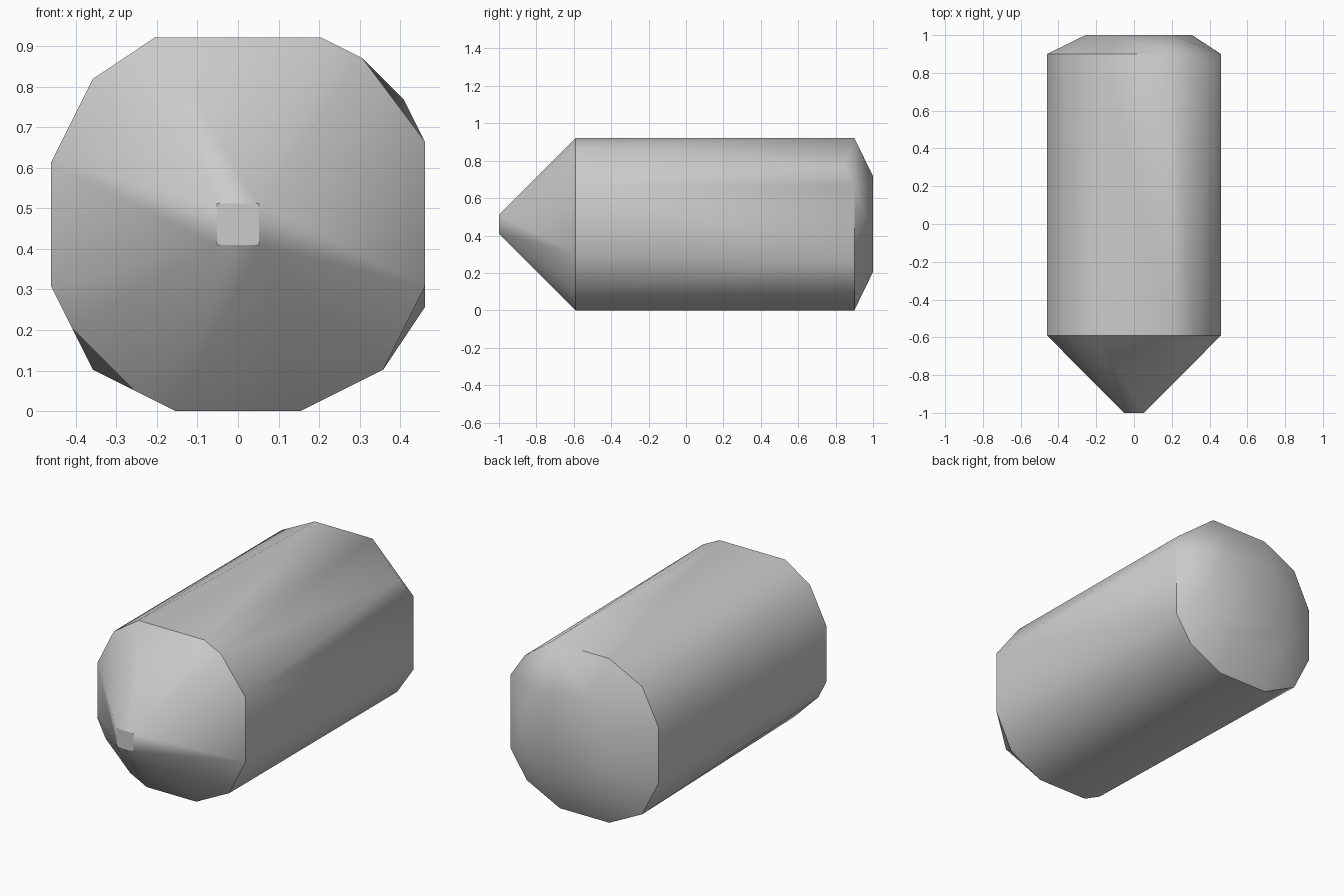
import bpy, bmesh, math

cube = bpy.data.objects.get("Cube")
if cube:
    bpy.data.objects.remove(cube, do_unlink=True)

UNIT = 0.0512  # grid step of the cross-sections
MID = 9        # height of the long axis, in steps

# Cross-sections along the length: (y, [(x, z) steps from the axis])
SECTIONS = [
    # square tip
    (-1.0, [(-1, -1), (1, -1), (1, 1), (-1, 1)]),
    # base of the nose cone
    (-0.59, [(-4, 9), (4, 9), (6, 8), (9, 4), (9, -3), (7, -7), (3, -9),
             (-3, -9), (-5, -8), (-8, -5), (-9, -3), (-9, 3), (-7, 7)]),
    # chipped corner just before the rear rim
    (0.845, [(8, 6)]),
    # rear rim
    (0.9, [(4, 9), (9, 4), (9, -4), (7, -7), (3, -9), (-3, -9),
           (-7, -7), (-9, -3), (-9, 3), (-7, 7), (-3, 9)]),
    # flat of the rear cap
    (1.0, [(6, -1), (4, 4), (2, 5), (-2, 5), (-5, 2), (-5, -2),
           (-3, -5), (3, -5), (5, -4)]),
]

# Skin the cross-sections with one convex shell
bm = bmesh.new()
for y, ring in SECTIONS:
    for x, z in ring:
        bm.verts.new((x * UNIT, y, (z + MID) * UNIT))
bmesh.ops.convex_hull(bm, input=bm.verts[:])
bmesh.ops.dissolve_limit(bm, angle_limit=math.radians(0.5),
                         verts=bm.verts[:], edges=bm.edges[:])
bmesh.ops.recalc_face_normals(bm, faces=bm.faces[:])
mesh = bpy.data.meshes.new("pointed_cylinder")
bm.to_mesh(mesh)
bm.free()
body = bpy.data.objects.new("pointed_cylinder", mesh)
bpy.context.collection.objects.link(body)

# Plain grey
grey = bpy.data.materials.new("light_grey")
grey.use_nodes = True
color = (0.6, 0.6, 0.6, 1)
grey.diffuse_color = color
grey.node_tree.nodes["Principled BSDF"].inputs["Base Color"].default_value = color
mesh.materials.append(grey)

# Smooth sides, crisp rims
bpy.ops.object.select_all(action="DESELECT")
body.select_set(True)
bpy.context.view_layer.objects.active = body
bpy.ops.object.shade_smooth_by_angle(angle=math.radians(38))
